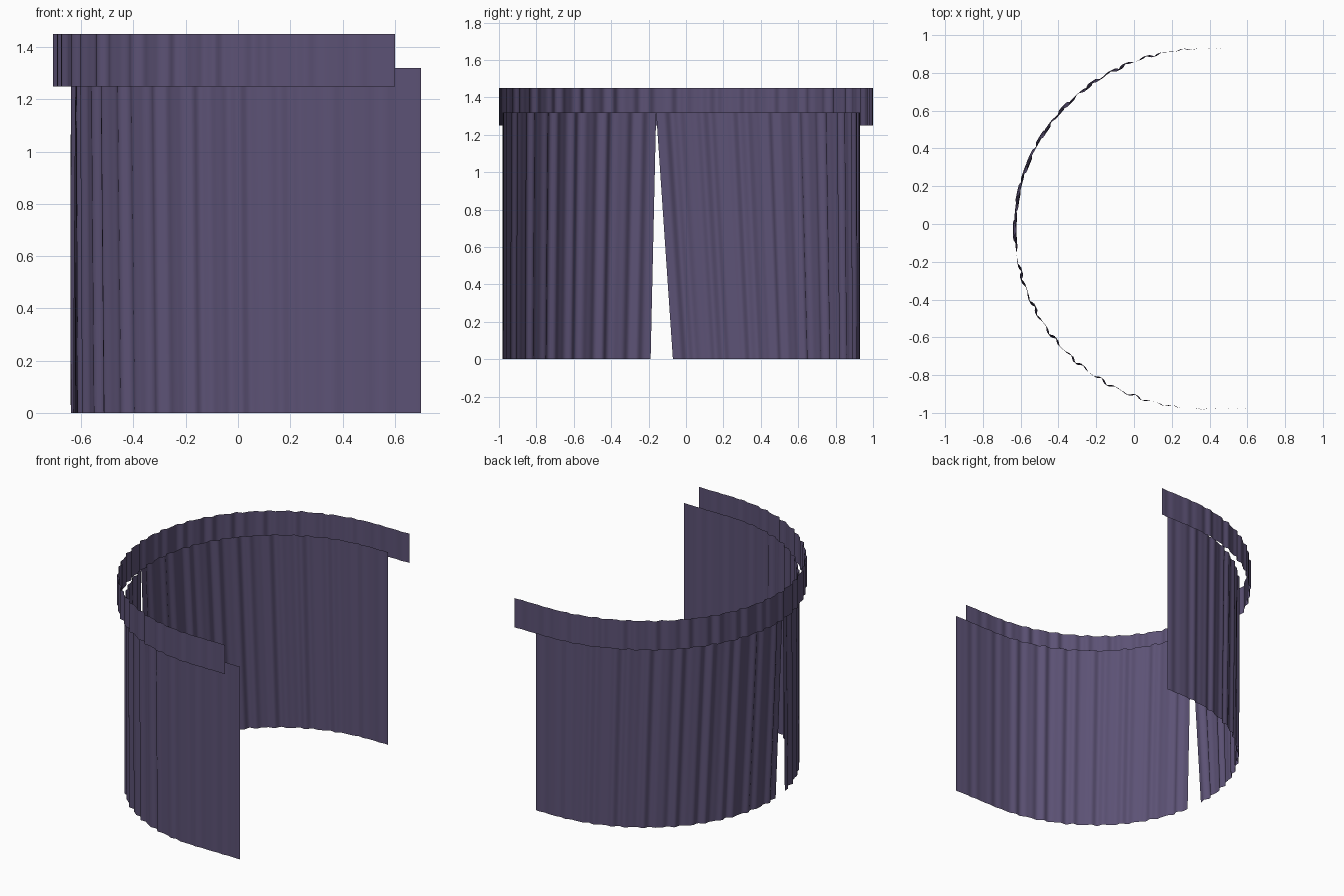
import bpy, math

if "Cube" in bpy.data.objects:
    bpy.data.objects.remove(bpy.data.objects["Cube"])

fabric = bpy.data.materials.new("muted purple fabric")
fabric.diffuse_color = (0.107, 0.084, 0.178, 1)
fabric.use_nodes = True
fabric.node_tree.nodes["Principled BSDF"].inputs["Base Color"].default_value = fabric.diffuse_color


def make_path(cx, cy, a, b, x_front, x_back):
    """U-shaped plan open to +x: straight end, half ellipse, straight end.
    Returns a function from arc length to (point, outward normal), plus lengths."""
    pts = [(x_front, cy - b)]
    n = 600
    for i in range(n + 1):
        t = math.pi * i / n
        pts.append((cx - a * math.sin(t), cy - b * math.cos(t)))
    pts.append((x_back, cy + b))
    cum = [0.0]
    for p, q in zip(pts, pts[1:]):
        cum.append(cum[-1] + math.dist(p, q))

    def at(s):
        s = min(max(s, 0), cum[-1])
        lo, hi = 0, len(cum) - 1
        while hi - lo > 1:
            m = (lo + hi) // 2
            if cum[m] <= s:
                lo = m
            else:
                hi = m
        p, q = pts[lo], pts[hi]
        d = cum[hi] - cum[lo]
        f = (s - cum[lo]) / d
        tx, ty = (q[0] - p[0]) / d, (q[1] - p[1]) / d
        return (p[0] + f * d * tx, p[1] + f * d * ty), (-ty, tx)

    def length_at_y(y):
        t = math.acos(max(-1, min(1, (cy - y) / b)))
        return cum[1 + round(n * t / math.pi)]

    return at, length_at_y, cum[-1]


def fold(s, amp):
    """Irregular soft pleats."""
    return amp * (0.65 * math.sin(2 * math.pi * s / 0.105)
                  + 0.35 * math.sin(2 * math.pi * s / 0.067 + 1.3))


def cloth(name, at, top, bottom, z0, z1, amp, cols, rows):
    """Hanging sheet; top and bottom give its arc-length span at each height."""
    verts, faces = [], []
    for r in range(rows + 1):
        k = r / rows
        s0 = bottom[0] + (top[0] - bottom[0]) * k
        s1 = bottom[1] + (top[1] - bottom[1]) * k
        for c in range(cols + 1):
            f = c / cols
            (x, y), (nx, ny) = at(s0 + (s1 - s0) * f)
            d = fold(top[0] + (top[1] - top[0]) * f, amp)
            # pleats fade along the straight ends
            d *= min(1, max(0.25, (0.55 - x) / 0.6))
            verts.append((x + nx * d, y + ny * d, z0 + (z1 - z0) * k))
    w = cols + 1
    for r in range(rows):
        for c in range(cols):
            i = r * w + c
            faces.append((i, i + w, i + w + 1, i + 1))
    me = bpy.data.meshes.new(name)
    me.from_pydata(verts, [], faces)
    me.materials.append(fabric)
    ob = bpy.data.objects.new(name, me)
    bpy.context.collection.objects.link(ob)
    for p in me.polygons:
        p.use_smooth = True
    return ob


# Two curtain panels, parting towards the floor
at, s_y, total = make_path(0.37, -0.025, 1.0, 0.953, 0.70, 0.49)
meet = s_y(-0.16)
cloth("front_curtain", at, (0, meet), (0, s_y(-0.19)), 0, 1.32, 0.011, 160, 6)
cloth("back_curtain", at, (meet, total), (s_y(-0.07), total), 0, 1.32, 0.011, 190, 6)

# Valance band around the top
at, s_y, total = make_path(0.37, 0.0, 1.07, 0.997, 0.60, 0.60)
cloth("valance", at, (0, total), (0, total), 1.25, 1.45, 0.01, 340, 2)
